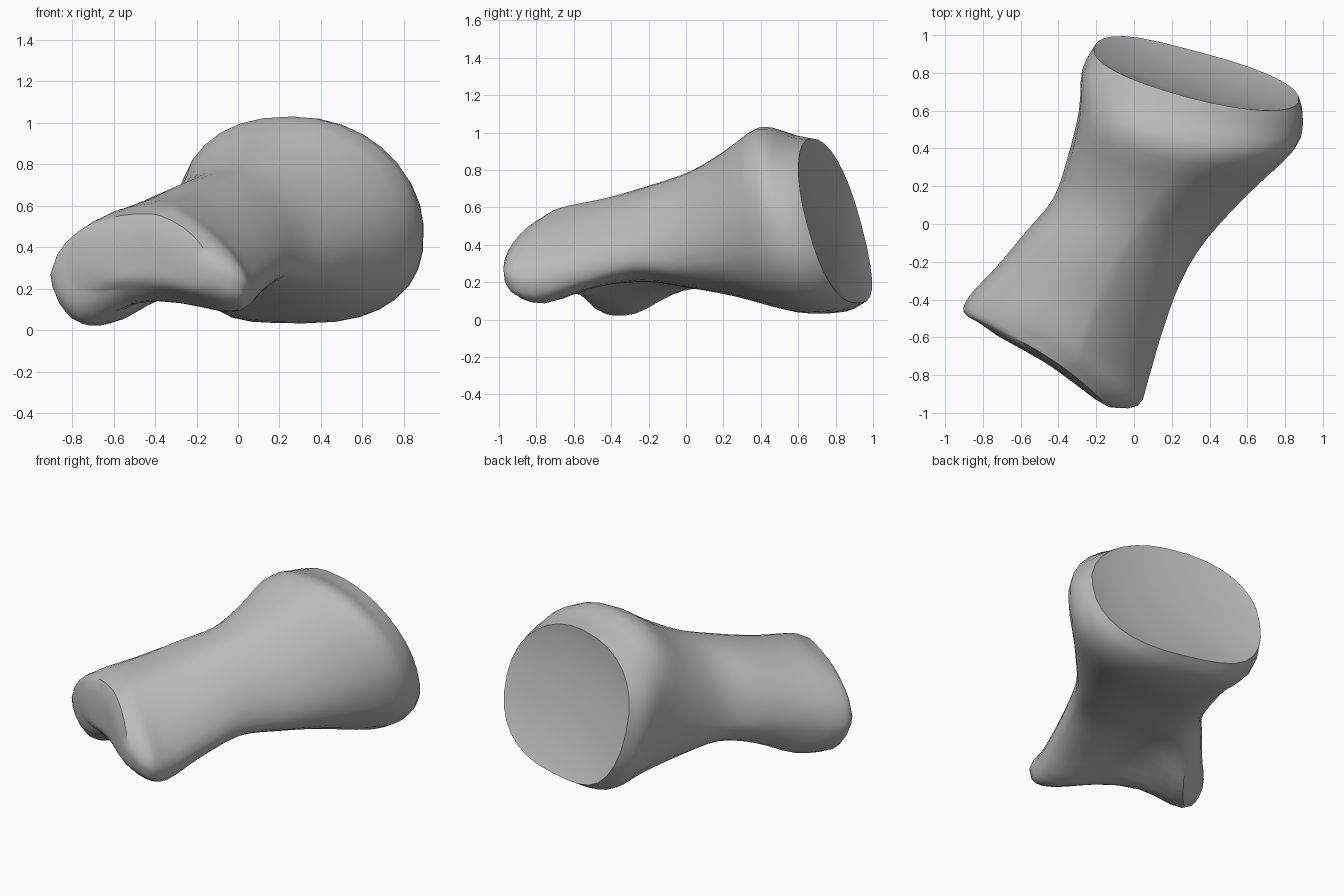
import bpy, bmesh, math

cube = bpy.data.objects.get("Cube")
if cube:
    bpy.data.objects.remove(cube)

SIDES, STEPS = 32, 3

# Cross-sections from the knuckle end to the socket end: centre x, y, z,
# yaw, lean, slope, hollow, then half width, rise, drop, roll, groove, lobe
SECTIONS = [
    (-.49, -.765, .31, -33, 0, 1.3, .07, .41, .25, .16, -.02, .06, .02),
    (-.44, -.71, .25, -28, 0, 1.5, .05, .52, .33, .16, -.03, .08, .06),
    (-.40, -.60, .22, -25, 0, 1.5, .02, .52, .39, .18, -.03, .10, .10),
    (-.29, -.40, .27, -22, 0, 1.4, 0, .47, .38, .14, -.02, .06, .16),
    (-.16, -.17, .32, -18, 0, 1.3, 0, .43, .40, .13, 0, .01, .09),
    (-.02, .03, .33, -15, 0, 1.3, 0, .42, .46, .16, 0, 0, .03),
    (.13, .26, .40, -11, -.1, 1.2, 0, .49, .50, .28, 0, 0, .03),
    (.28, .50, .50, -10, -.2, 1, 0, .58, .53, .46, 0, 0, .03),
    (.31, .68, .51, -13, -.25, 1, 0, .60, .48, .47, 0, 0, .05),
    (.33, .79, .52, -15, -.28, 1, 0, .56, .45, .43, 0, 0, .03),
]
# Joint surfaces inset from the end sections: scale, shift along y
KNUCKLE = [(.1, -.04), (.4, -.04), (.75, -.03)]
SOCKET = [(.86, -.02), (.5, -.05), (.1, -.06)]


def blend(a, b, c, d, t):
    """Smooth interpolation between b and c."""
    return tuple(q + .5 * t * (r - p + t * (2*p - 5*q + 4*r - s + t * (3*(q - r) + s - p)))
                 for p, q, r, s in zip(a, b, c, d))


def inset(section, scale, shift):
    """A smaller copy of a section, moved along y."""
    x, y, *frame = section[:7]
    return (x, y + shift, *frame, *(v * scale for v in section[7:]))


def power(value, exponent):
    return math.copysign(abs(value) ** exponent, value)


def ring(bm, section):
    """One closed cross-section of the bone."""
    x, y, z, yaw, lean, slope, hollow, width, rise, drop, roll, groove, lobe = section
    yaw = math.radians(yaw)
    verts = []
    for i in range(SIDES):
        angle = math.tau * i / SIDES
        c, s = math.cos(angle), math.sin(angle)
        if s < 0:
            across = width * power(c, .85)
            up = drop * power(s, .8) + groove * s ** 4
            if c < 0:
                up -= lobe * math.sin(2 * angle) ** 2
        else:
            # Upper left shoulder is full, upper right one slopes away
            bend = slope if c > 0 else .85
            across = width * (power(c, bend) + .4 * (slope - 1) * s)
            up = rise * power(s, bend)
        # The knuckle end is saddle shaped: set back between its two sides
        along = lean * up + hollow * (1 - (2 * across) ** 2)
        verts.append(bm.verts.new((
            x + across * math.cos(yaw) - along * math.sin(yaw),
            y + across * math.sin(yaw) + along * math.cos(yaw),
            z + up + roll * c)))
    return verts


# Bone shaft between its two joint surfaces
bm = bmesh.new()
rings = [ring(bm, inset(SECTIONS[0], *step)) for step in KNUCKLE]
last = len(SECTIONS) - 1
for k in range(last):
    around = [SECTIONS[min(max(k + j, 0), last)] for j in (-1, 0, 1, 2)]
    for step in range(STEPS):
        rings.append(ring(bm, blend(*around, step / STEPS)))
rings.append(ring(bm, SECTIONS[last]))
rings += [ring(bm, inset(SECTIONS[last], *step)) for step in SOCKET]

for a, b in zip(rings, rings[1:]):
    for i in range(SIDES):
        j = (i + 1) % SIDES
        bm.faces.new((a[i], a[j], b[j], b[i]))
bm.faces.new(rings[0])
bm.faces.new(rings[-1])
bmesh.ops.recalc_face_normals(bm, faces=bm.faces)

mesh = bpy.data.meshes.new("bone")
bm.to_mesh(mesh)
bm.free()
bone = bpy.data.objects.new("bone", mesh)
bpy.context.collection.objects.link(bone)

# Plain grey colour
grey = bpy.data.materials.new("plain_grey")
grey.use_nodes = True
colour = (.5, .5, .5, 1)
grey.diffuse_color = colour
grey.node_tree.nodes["Principled BSDF"].inputs["Base Color"].default_value = colour
mesh.materials.append(grey)

bpy.ops.object.select_all(action="DESELECT")
bone.select_set(True)
bpy.context.view_layer.objects.active = bone
bpy.ops.object.shade_smooth_by_angle(angle=math.radians(40))
